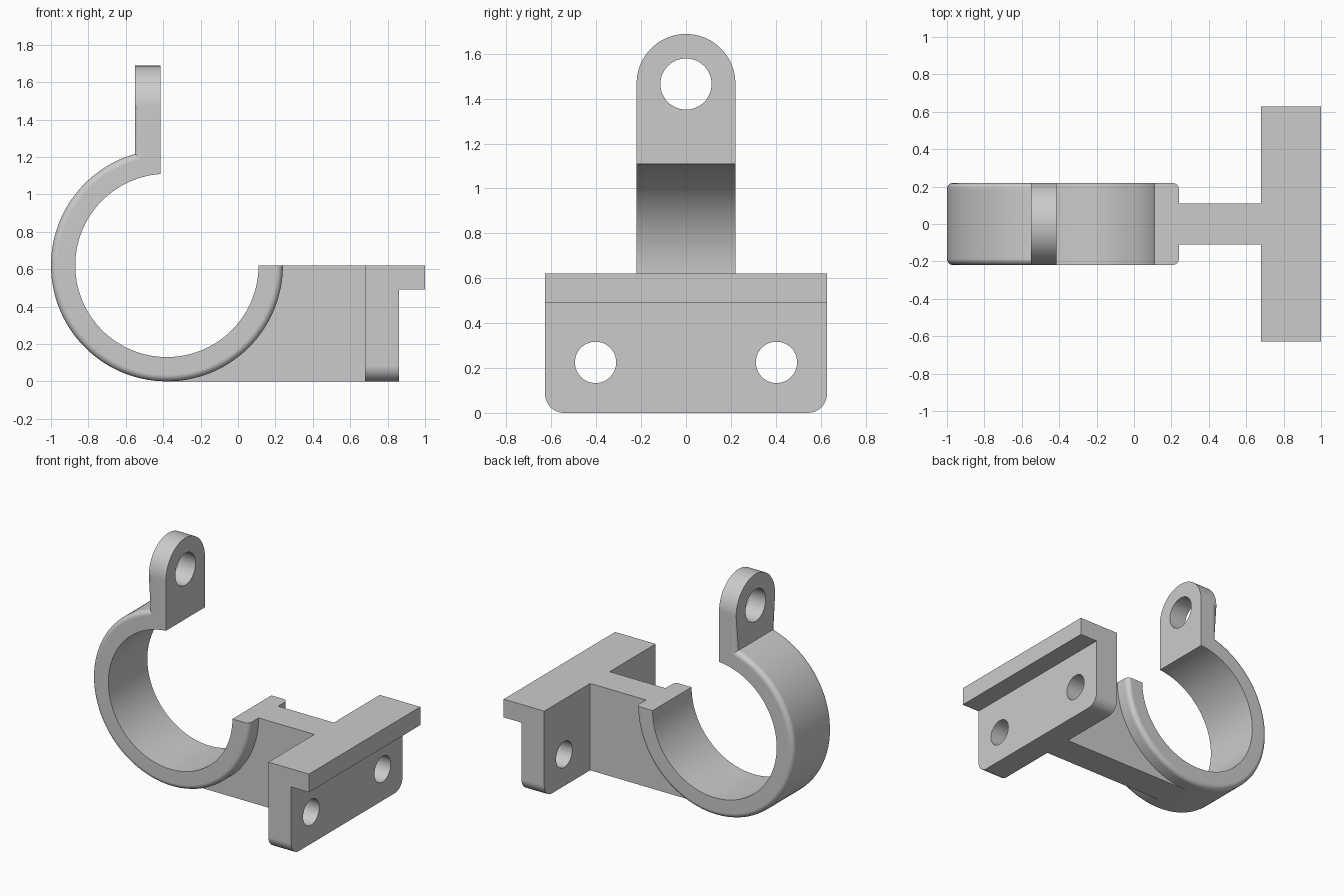
import bpy, bmesh
from math import sin, cos, pi, asin, radians

if "Cube" in bpy.data.objects:
    bpy.data.objects.remove(bpy.data.objects["Cube"])

CX, CZ = -0.38, 0.62          # ring centre
RI, RO, HW = 0.49, 0.62, 0.22  # ring radii and half width
END_X = -0.415                # vertical cut at the upper end of the ring
FIL = 0.035                   # rounded outer edges


def arc(cx, cy, r, a0, a1, n):
    """Points on an arc, angles in degrees."""
    return [(cx + r * cos(radians(a0 + (a1 - a0) * i / n)),
             cy + r * sin(radians(a0 + (a1 - a0) * i / n))) for i in range(n + 1)]


def finish(name, bm):
    bmesh.ops.recalc_face_normals(bm, faces=bm.faces)
    me = bpy.data.meshes.new(name)
    bm.to_mesh(me)
    bm.free()
    ob = bpy.data.objects.new(name, me)
    bpy.context.collection.objects.link(ob)
    return ob


def prism(name, pts, axis, a, b, fillet=None):
    """Extrude a 2D outline: axis 'x' takes (y, z) points, 'y' takes (x, z)."""
    put = (lambda p, d: (d, p[0], p[1])) if axis == 'x' else (lambda p, d: (p[0], d, p[1]))
    bm = bmesh.new()
    lo = [bm.verts.new(put(p, a)) for p in pts]
    hi = [bm.verts.new(put(p, b)) for p in pts]
    bm.faces.new(lo)
    bm.faces.new(hi)
    n = len(pts)
    for i in range(n):
        j = (i + 1) % n
        bm.faces.new((lo[i], lo[j], hi[j], hi[i]))
    if fillet:
        # round the rim of the first cap, except its bottom edge
        zmin = min(v.co.z for v in lo)
        rim = set(lo)
        edges = [e for e in bm.edges if set(e.verts) <= rim
                 and not all(v.co.z < zmin + 1e-5 for v in e.verts)]
        bmesh.ops.bevel(bm, geom=edges, offset=fillet, segments=6, profile=0.5,
                        affect='EDGES')
    return finish(name, bm)


def ring(name):
    """Sweep a section with rounded outer corners around the ring centre."""
    sec = [(RI, -HW)]
    sec += arc(RO - FIL, -HW + FIL, FIL, -90, 0, 6)
    sec += arc(RO - FIL, HW - FIL, FIL, 0, 90, 6)
    sec += [(RI, HW)]
    bm = bmesh.new()
    steps, rows = 108, []
    for i in range(steps + 1):
        row = []
        for r, y in sec:
            end = pi / 2 + asin((CX - END_X) / r) - 2 * pi
            t = end * i / steps
            row.append(bm.verts.new((CX + r * cos(t), y, CZ + r * sin(t))))
        rows.append(row)
    n = len(sec)
    for r0, r1 in zip(rows, rows[1:]):
        for k in range(n):
            j = (k + 1) % n
            bm.faces.new((r0[k], r0[j], r1[j], r1[k]))
    bm.faces.new(rows[0])
    bm.faces.new(rows[-1])
    return finish(name, bm)


def combine(base, other, op):
    """Apply a boolean and discard the helper."""
    other.hide_render = True
    m = base.modifiers.new(op, 'BOOLEAN')
    m.operation, m.solver, m.object = op, 'EXACT', other
    bpy.context.view_layer.objects.active = base
    bpy.ops.object.modifier_apply(modifier=m.name)
    bpy.data.objects.remove(other)


# Mounting plate with rounded lower corners, and the lip at its top
W = 0.628
plate = (arc(-W + 0.085, 0.085, 0.085, 180, 270, 10)
         + arc(W - 0.085, 0.085, 0.085, 270, 360, 10) + [(W, CZ), (-W, CZ)])
body = prism("clamp_bracket", plate, 'x', 0.68, 0.86)
lip = prism("lip", [(0.80, 0.49), (1.0, 0.49), (1.0, CZ), (0.80, CZ)], 'y', -W, W)
combine(body, lip, 'UNION')

# Web between the plate and the ring, following the ring inside its wall
web = [(CX, 0), (0.75, 0), (0.75, CZ)] + arc(CX, CZ, 0.555, 0, -90, 32)
combine(body, prism("web", web, 'y', -0.11, 0.11), 'UNION')

# Open ring with the upright tab
clamp = ring("ring")
tab = [(-HW, 1.125), (HW, 1.125)] + arc(0, 1.468, HW, 0, 180, 40)
combine(clamp, prism("tab", tab, 'x', -0.55, END_X, FIL), 'UNION')
combine(body, clamp, 'UNION')

# Bolt holes: one in the tab, two in the plate
for y, z, r, x0, x1 in ((0, 1.465, 0.114, -0.7, -0.3),
                        (-0.403, 0.225, 0.092, 0.5, 1.1),
                        (0.403, 0.225, 0.092, 0.5, 1.1)):
    cutter = prism("hole", arc(y, z, r, 0, 360, 48)[:-1], 'x', x0, x1)
    combine(body, cutter, 'DIFFERENCE')

# Smooth curved faces, crisp edges
bpy.ops.object.select_all(action='DESELECT')
body.select_set(True)
bpy.context.view_layer.objects.active = body
bpy.ops.object.shade_smooth_by_angle(angle=radians(30))
wn = body.modifiers.new("weighted_normals", 'WEIGHTED_NORMAL')
wn.keep_sharp = True
